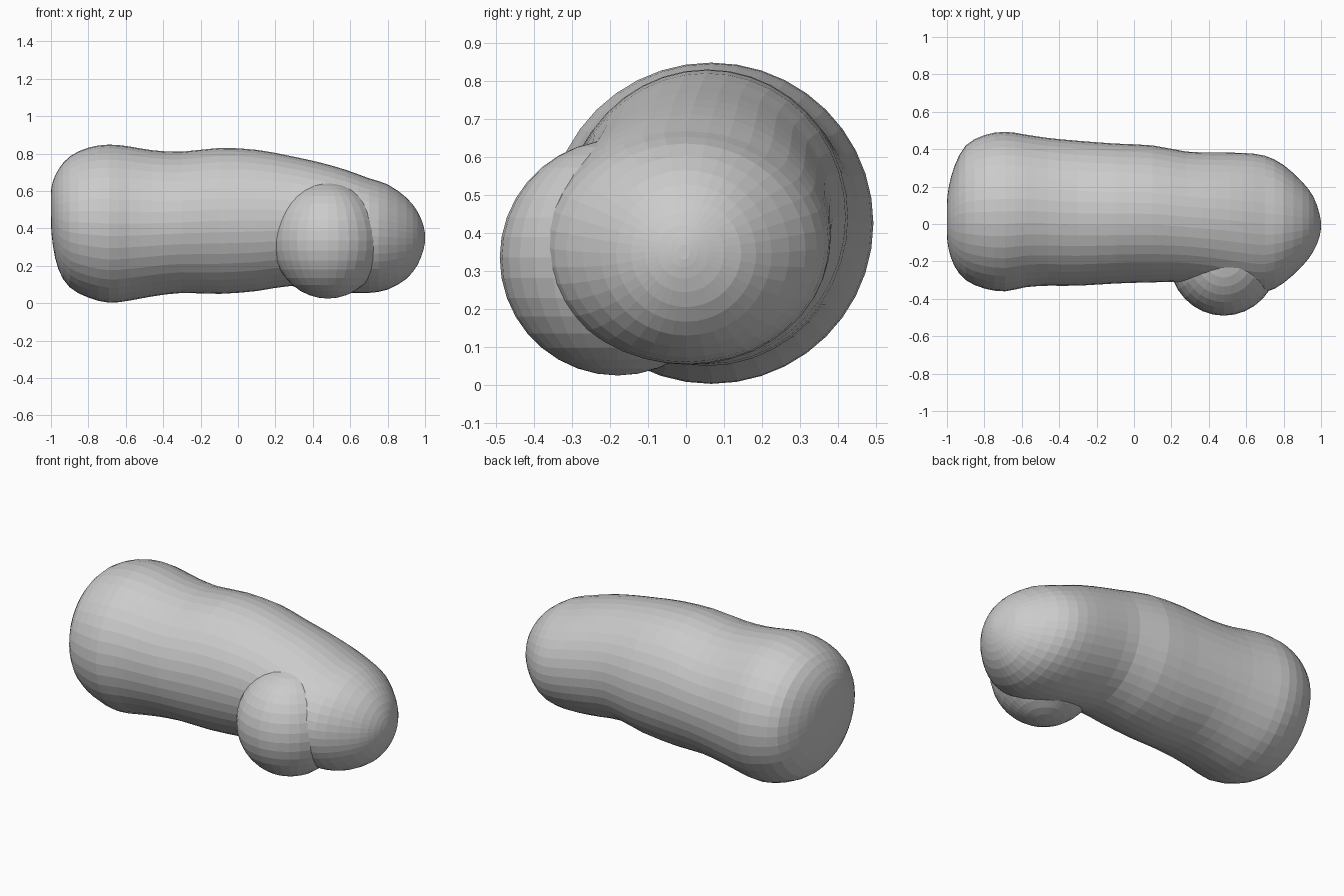
import bpy, bmesh, math

if "Cube" in bpy.data.objects:
    bpy.data.objects.remove(bpy.data.objects["Cube"])

# Body sections: x, y min, y max, z min, z max
SECTIONS = [
    (-1.0, -.07, .12, .42, .60), (-.99, -.14, .20, .31, .65),
    (-.96, -.225, .31, .18, .715), (-.9, -.30, .42, .085, .785),
    (-.8, -.345, .475, .03, .832), (-.69, -.36, .493, .003, .848),
    (-.58, -.338, .478, .014, .838), (-.46, -.33, .46, .036, .818),
    (-.3, -.33, .445, .055, .81), (-.1, -.318, .43, .05, .83),
    (.1, -.312, .42, .065, .82), (.28, -.31, .387, .092, .787),
    (.44, -.33, .382, .072, .752), (.58, -.355, .38, .056, .712),
    (.7, -.365, .365, .055, .668), (.8, -.315, .315, .073, .635),
    (.9, -.225, .225, .13, .565), (.96, -.145, .145, .205, .49),
    (.99, -.075, .06, .28, .42), (1.0, -.02, .01, .33, .37),
]
SIDES = 40
STEPS = 2


def spline(points, steps):
    """Smooth curve through all sections."""
    out = []
    last = len(points) - 1
    for i in range(last):
        a, b = points[max(i - 1, 0)], points[i]
        c, d = points[i + 1], points[min(i + 2, last)]
        for k in range(steps):
            t = k / steps
            out.append([.5 * (2 * q + (r - p) * t + (2 * p - 5 * q + 4 * r - s) * t * t
                              + (3 * q - p - 3 * r + s) * t ** 3)
                        for p, q, r, s in zip(a, b, c, d)])
    return out + [list(points[-1])]


# Lofted body
bm = bmesh.new()
rings = []
for x, y0, y1, z0, z1 in spline(SECTIONS, STEPS):
    ring = []
    for k in range(SIDES):
        a = math.tau * k / SIDES
        ring.append(bm.verts.new((x, (y0 + y1) / 2 + (y1 - y0) / 2 * math.cos(a),
                                  (z0 + z1) / 2 + (z1 - z0) / 2 * math.sin(a))))
    rings.append(ring)
for r, s in zip(rings, rings[1:]):
    for k in range(SIDES):
        j = (k + 1) % SIDES
        bm.faces.new((r[k], r[j], s[j], s[k]))
bm.faces.new(rings[0])
bm.faces.new(rings[-1])
bmesh.ops.recalc_face_normals(bm, faces=bm.faces)
mesh = bpy.data.meshes.new("body")
bm.to_mesh(mesh)
bm.free()
body = bpy.data.objects.new("body", mesh)
bpy.context.collection.objects.link(body)

# Rounded side bump
bpy.ops.mesh.primitive_uv_sphere_add(segments=32, ring_count=18, radius=1,
                                     location=(.48, -.18, .335))
bump = bpy.context.object
bump.name = "side_bump"
bump.scale = (.295, .31, .31)

# Merge bump into the body
union = body.modifiers.new("merge", "BOOLEAN")
union.operation = "UNION"
union.solver = "EXACT"
union.object = bump
bpy.context.view_layer.objects.active = body
body.select_set(True)
bpy.ops.object.modifier_apply(modifier=union.name)
bpy.data.objects.remove(bump)
